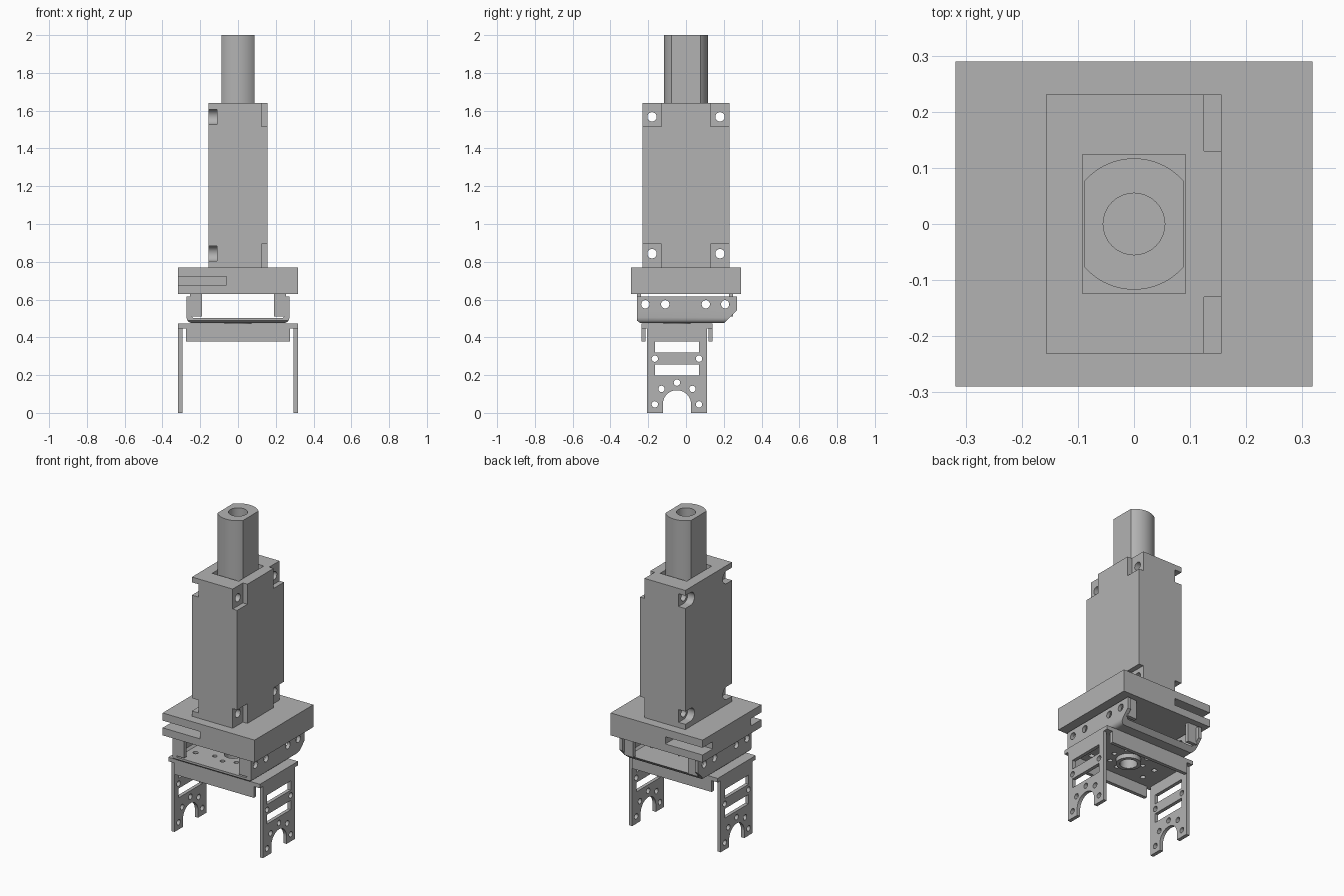
import bpy, bmesh
from math import sin, cos, pi, asin

cube = bpy.data.objects.get("Cube")
if cube:
    bpy.data.objects.remove(cube, do_unlink=True)

grey = bpy.data.materials.new("metal grey")
grey.use_nodes = True
colour = (0.45, 0.45, 0.45, 1)
grey.diffuse_color = colour
grey.node_tree.nodes["Principled BSDF"].inputs["Base Color"].default_value = colour


def arc(u, v, r, start=0.0, end=2 * pi, n=24):
    """Points on an arc; a full circle leaves out the repeated end point."""
    steps = n if end - start >= 2 * pi - 1e-6 else n - 1
    return [(u + r * cos(start + (end - start) * i / steps),
             v + r * sin(start + (end - start) * i / steps)) for i in range(n)]


def rect(u0, u1, v0, v1):
    return [(u0, v0), (u1, v0), (u1, v1), (u0, v1)]


def prism(name, axis, points, lo, hi):
    """Extrude a flat profile along x, y or z."""
    place = {"x": lambda u, v, w: (w, u, v),
             "y": lambda u, v, w: (u, w, v),
             "z": lambda u, v, w: (u, v, w)}[axis]
    bm = bmesh.new()
    face = bm.faces.new([bm.verts.new(place(u, v, lo)) for u, v in points])
    top = bmesh.ops.extrude_face_region(bm, geom=[face])["geom"]
    shift = place(0, 0, hi - lo)
    bmesh.ops.translate(bm, vec=shift, verts=[g for g in top if isinstance(g, bmesh.types.BMVert)])
    bmesh.ops.recalc_face_normals(bm, faces=bm.faces)
    mesh = bpy.data.meshes.new(name)
    bm.to_mesh(mesh)
    bm.free()
    mesh.materials.append(grey)
    obj = bpy.data.objects.new(name, mesh)
    bpy.context.collection.objects.link(obj)
    return obj


def carve(obj, cuts):
    """Subtract prisms, each given as (axis, profile, low, high)."""
    cutters = []
    for cut in cuts:
        cutter = prism("cutter", *cut)
        cutter.hide_render = True
        mod = obj.modifiers.new("cut", "BOOLEAN")
        mod.operation = "DIFFERENCE"
        mod.solver = "EXACT"
        mod.object = cutter
        cutters.append(cutter)
    graph = bpy.context.evaluated_depsgraph_get()
    mesh = bpy.data.meshes.new_from_object(obj.evaluated_get(graph))
    obj.modifiers.clear()
    obj.data = mesh
    for cutter in cutters:
        bpy.data.objects.remove(cutter, do_unlink=True)
    return obj


# Shaft: round bar with two flats and a bore
flat = asin(0.088 / 0.117)
shaft_profile = (arc(0, 0, 0.117, pi / 2 - flat, pi / 2 + flat)
                 + arc(0, 0, 0.117, 1.5 * pi - flat, 1.5 * pi + flat))
shaft = prism("shaft", "z", shaft_profile, 1.2, 2.0)
carve(shaft, [("z", arc(0, 0, 0.055, n=32), 1.7, 2.1)])

# Main housing: corner notches on one side, open-ended screw seats on the other
body = prism("housing", "z", rect(-0.157, 0.156, -0.231, 0.231), 0.77, 1.64)
cuts = [("z", rect(-0.092, 0.092, -0.124, 0.124), 1.25, 1.8)]
for side in (-1, 1):
    inner, outer = sorted((side * 0.13, side * 0.3))
    for z, z0, z1 in ((0.843, 0.7, 0.893), (1.567, 1.515, 1.7)):
        cuts.append(("x", rect(inner, outer, z0, z1), 0.125, 0.3))
        cuts.append(("x", arc(side * 0.18, z, 0.025), -0.3, 0.3))
        if side > 0:
            seat = arc(0.18, z, 0.04, pi / 2, 1.5 * pi, 16) + [(0.3, z - 0.04), (0.3, z + 0.04)]
        else:
            seat = arc(-0.18, z, 0.04, -pi / 2, pi / 2, 16) + [(-0.3, z + 0.04), (-0.3, z - 0.04)]
        cuts.append(("x", seat, -0.3, -0.11))
carve(body, cuts)

# Base plate with a slot at the front and at the back
base = prism("base_plate", "z", rect(-0.318, 0.318, -0.29, 0.29), 0.63, 0.77)
carve(base, [("y", rect(-0.5, -0.06, 0.677, 0.722), lo, hi)
             for lo, hi in ((-0.4, -0.19), (0.19, 0.4))])


def plate_holes(cy, z0, z1):
    """Centre hole, ring of small holes and outer holes for a bracket plate."""
    holes = [("z", arc(0, cy, 0.05), z0, z1)]
    holes += [("z", arc(u, v, 0.014, n=12), z0, z1) for u, v in arc(0, cy, 0.105, n=8)]
    holes += [("z", arc(u, cy + v, 0.016, n=12), z0, z1)
              for u in (-0.19, 0.19) for v in (-0.1, 0, 0.1)]
    return holes


# Upper bracket: bent channel with chamfered rear corners
W, T = 0.272, 0.022
outer = arc(-W + 0.03, 0.505, 0.03, pi, 1.5 * pi, 6) + arc(W - 0.03, 0.505, 0.03, 1.5 * pi, 2 * pi, 6)
channel = outer + [(W, 0.617), (W - T, 0.617), (W - T, 0.515), (W - T - 0.012, 0.502),
                   (T + 0.012 - W, 0.502), (T - W, 0.515), (T - W, 0.617), (-W, 0.617)]
upper = prism("upper_bracket", "y", channel, -0.26, 0.27)
cuts = [("x", [(0.2, 0.474), (0.2, 0.4), (0.4, 0.4), (0.4, 0.545), (0.271, 0.545)], -0.5, 0.5),
        ("x", [(-0.24, 0.474), (-0.24, 0.4), (-0.4, 0.4), (-0.4, 0.49), (-0.261, 0.49)], -0.5, 0.5)]
cuts += [("x", arc(y, 0.575, 0.022), -0.5, 0.5) for y in (-0.215, -0.11, 0.105, 0.207)]
carve(upper, cuts + plate_holes(-0.048, 0.4, 0.6))

# Inward tabs on the channel ends
for side, label in ((-1, "right"), (1, "left")):
    for y, end in ((-0.26, "front"), (0.228, "back")):
        lo, hi = sorted((side * 0.19, side * 0.255))
        prism(f"{end}_{label}_tab", "y", rect(lo, hi, 0.51, 0.63), y, y + T)

# Lower bracket: top plate, hanging lips and centre ring
CY = -0.048
top = prism("lower_plate", "z", rect(-0.3, 0.3, CY - 0.158, CY + 0.158), 0.448, 0.473)
carve(top, plate_holes(CY, 0.4, 0.6))
for side, label in ((-1, "front"), (1, "back")):
    edge = CY + side * 0.188
    lo, hi = sorted((edge, edge - side * 0.022))
    prism(f"{label}_lip", "x", rect(lo, hi, 0.377, 0.465), -0.275, 0.275)
    inner, rim = sorted((CY + side * 0.157, edge))
    prism(f"{label}_plate_edge", "z", rect(-0.317, 0.317, inner, rim), 0.448, 0.473)
ring = prism("centre_ring", "z", arc(0, CY, 0.072, n=32), 0.42, 0.5)
carve(ring, [("z", arc(0, CY, 0.05), 0.3, 0.6)])

# Legs: slotted plates with an arch at the foot
leg_cuts = [rect(CY - 0.117, CY + 0.117, 0.32, 0.378),
            rect(CY - 0.117, CY + 0.117, 0.198, 0.256),
            arc(CY, 0.045, 0.075, 0, pi, 24) + [(CY - 0.075, -0.1), (CY + 0.075, -0.1)],
            arc(CY, 0.16, 0.017, n=16)]
for side in (-1, 1):
    leg_cuts += [arc(CY + side * dy, z, 0.017, n=16)
                 for dy, z in ((0.117, 0.287), (0.082, 0.127), (0.117, 0.045))]
for side, label in ((-1, "right"), (1, "left")):
    lo, hi = sorted((side * 0.295, side * 0.317))
    leg = prism(f"{label}_leg", "x", rect(CY - 0.158, CY + 0.158, 0, 0.473), lo, hi)
    carve(leg, [("x", profile, lo - 0.1, hi + 0.1) for profile in leg_cuts])

# Smooth the round walls and keep edges sharp
bpy.ops.object.select_all(action="DESELECT")
for obj in bpy.context.collection.objects:
    if obj.type == "MESH" and grey.name in obj.data.materials:
        obj.select_set(True)
        bpy.context.view_layer.objects.active = obj
bpy.ops.object.shade_smooth_by_angle(angle=0.52)
